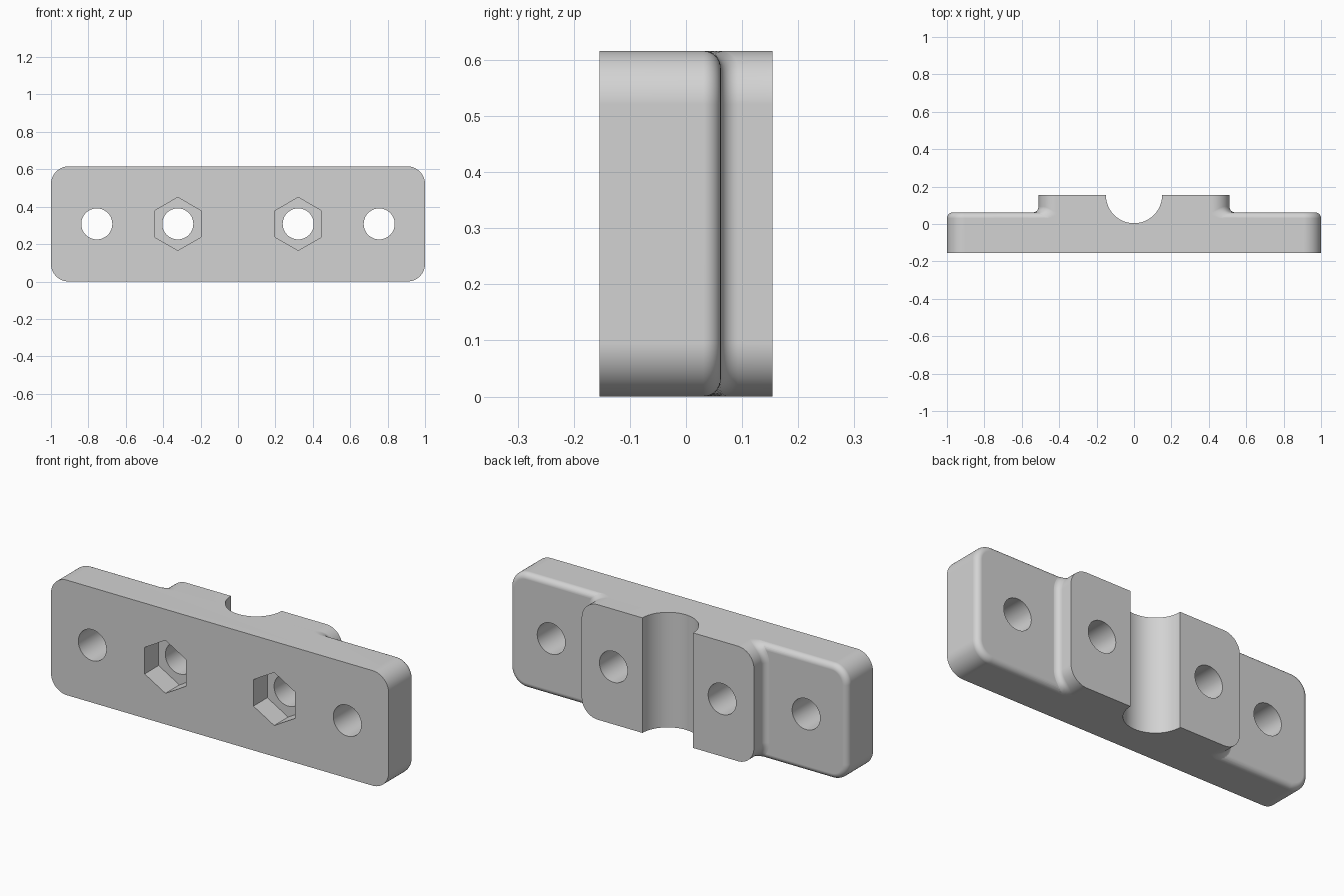
import bpy, bmesh, math

cube = bpy.data.objects.get("Cube")
if cube:
    bpy.data.objects.remove(cube, do_unlink=True)

H = 0.616          # height
FRONT, BACK = -0.154, 0.154
LEDGE = 0.062      # back face of the plate
FILLET = 0.031
CORNER = 0.095
MID = H / 2

grey = bpy.data.materials.new("light grey")
grey.use_nodes = True
colour = (0.65, 0.65, 0.65, 1)
grey.diffuse_color = colour
grey.node_tree.nodes["Principled BSDF"].inputs["Base Color"].default_value = colour


def outline(half_width, grow=0.0, segments=14):
    """Rounded rectangle in x and z, grown or shrunk, kept within the height."""
    points = []
    for quarter, (sx, sz) in enumerate([(1, 1), (-1, 1), (-1, -1), (1, -1)]):
        for i in range(segments + 1):
            a = math.pi / 2 * (quarter + i / segments)
            x = sx * (half_width - CORNER) + (CORNER + grow) * math.cos(a)
            z = MID + sz * (MID - CORNER) + (CORNER + grow) * math.sin(a)
            points.append((x, min(max(z, 0.0), H)))
    return points


def polygon(x, radius, sides):
    step = 2 * math.pi / sides
    return [(x + radius * math.cos(math.pi / 2 + i * step),
             MID + radius * math.sin(math.pi / 2 + i * step)) for i in range(sides)]


def level(points, y):
    return [(x, y, z) for x, z in points]


def loft(name, rings):
    """Closed solid through a list of matching rings."""
    bm = bmesh.new()
    loops = [[bm.verts.new(p) for p in ring] for ring in rings]
    n = len(loops[0])
    for a, b in zip(loops, loops[1:]):
        for i in range(n):
            j = (i + 1) % n
            bm.faces.new((a[i], a[j], b[j], b[i]))
    bm.faces.new(loops[0])
    bm.faces.new(loops[-1])
    bmesh.ops.recalc_face_normals(bm, faces=bm.faces)
    mesh = bpy.data.meshes.new(name)
    bm.to_mesh(mesh)
    bm.free()
    obj = bpy.data.objects.new(name, mesh)
    bpy.context.collection.objects.link(obj)
    mesh.materials.append(grey)
    return obj


def combine(target, other, operation):
    mod = target.modifiers.new(operation, "BOOLEAN")
    mod.object = other
    mod.operation = operation
    mod.solver = "EXACT"
    bpy.context.view_layer.objects.active = target
    bpy.ops.object.modifier_apply(modifier=mod.name)
    bpy.data.objects.remove(other, do_unlink=True)


def ledge_height(z):
    """Back surface of the plate, including its rounded rim."""
    d = FILLET - min(z, H - z, FILLET)
    return LEDGE - FILLET + math.sqrt(max(FILLET ** 2 - d ** 2, 0))


# Plate with rounded corners and a rounded back rim
rings = [level(outline(1.0), FRONT)]
for i in range(9):
    a = math.pi / 2 * i / 8
    rings.append(level(outline(1.0, FILLET * (math.cos(a) - 1)),
                       LEDGE - FILLET + FILLET * math.sin(a)))
plate = loft("clamp_plate", rings)

# Raised block, flaring into the plate with a concave fillet
rings = [level(outline(0.51, FILLET), 0.0)]
for i in range(9):
    a = math.pi / 2 * i / 8
    rise = FILLET * (1 - math.cos(a)) - (0.001 if i == 0 else 0)
    ring = outline(0.51, FILLET * (1 - math.sin(a)))
    rings.append([(x, ledge_height(z) + rise, z) for x, z in ring])
rings.append(level(outline(0.51), BACK))
combine(plate, loft("raised_block", rings), "UNION")

# Half-round channel running the full height
bpy.ops.mesh.primitive_cylinder_add(vertices=96, radius=0.15, depth=1,
                                    location=(0, BACK, MID))
combine(plate, bpy.context.object, "DIFFERENCE")

# Bolt holes and hexagonal nut pockets
for side in (-1, 1):
    for x in (0.755, 0.322):
        hole = polygon(side * x, 0.083, 48)
        combine(plate, loft("hole", [level(hole, -0.3), level(hole, 0.3)]), "DIFFERENCE")
    pocket = polygon(side * 0.322, 0.142, 6)
    combine(plate, loft("pocket", [level(pocket, -0.3), level(pocket, FRONT + 0.118)]),
            "DIFFERENCE")

# Smooth curves, crisp edges
bpy.ops.object.select_all(action="DESELECT")
plate.select_set(True)
bpy.context.view_layer.objects.active = plate
plate.data.materials.clear()
plate.data.materials.append(grey)
for face in plate.data.polygons:
    face.material_index = 0
bpy.ops.object.shade_smooth_by_angle(angle=math.radians(30))
weighted = plate.modifiers.new("weighted_normals", "WEIGHTED_NORMAL")
weighted.keep_sharp = True
